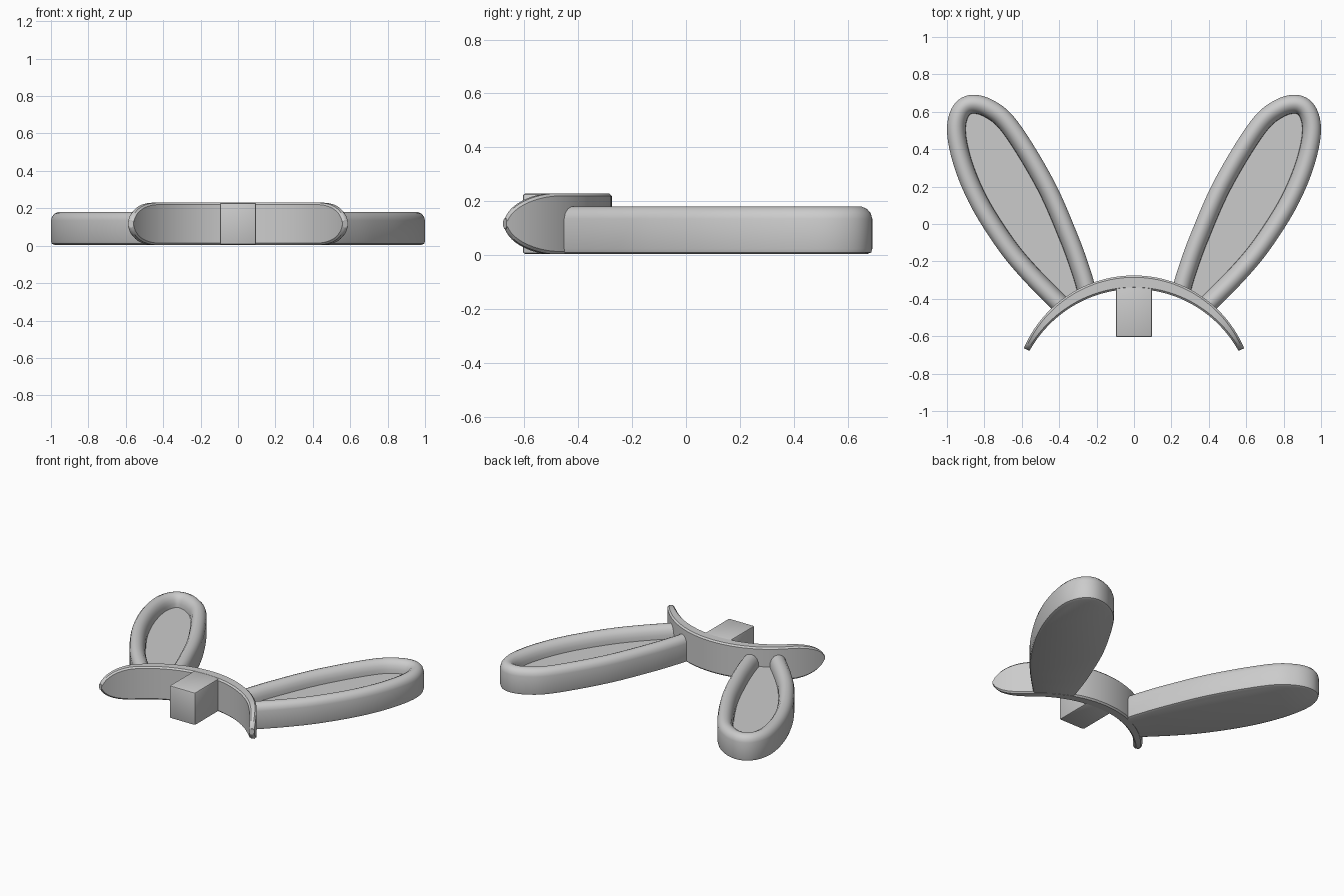
import bpy, bmesh
from math import sin, cos, sqrt, radians
from mathutils import Vector
from mathutils.geometry import interpolate_bezier

if "Cube" in bpy.data.objects:
    bpy.data.objects.remove(bpy.data.objects["Cube"])


def finish(name, bm, angle=35):
    bmesh.ops.recalc_face_normals(bm, faces=bm.faces)
    me = bpy.data.meshes.new(name)
    bm.to_mesh(me)
    bm.free()
    ob = bpy.data.objects.new(name, me)
    bpy.context.collection.objects.link(ob)
    bpy.ops.object.select_all(action='DESELECT')
    ob.select_set(True)
    bpy.context.view_layer.objects.active = ob
    bpy.ops.object.shade_smooth_by_angle(angle=radians(angle))
    return ob


def spline(pts, n):
    """Smooth open curve through the points."""
    p = [Vector(q).to_3d() for q in pts]
    p = [2 * p[0] - p[1]] + p + [2 * p[-1] - p[-2]]
    out = []
    for a, b, c, d in zip(p, p[1:], p[2:], p[3:]):
        out += interpolate_bezier(b, b + (c - a) / 6, c - (d - b) / 6, c, n + 1)[:-1]
    return out + [p[-2]]


# Ears: rounded rim swept along a U, closed by a recessed floor
outline = spline([(.205, -.34), (.235, -.24), (.30, -.06), (.43, .235), (.62, .545),
                  (.75, .66), (.875, .69), (.965, .635), (1.0, .505), (.963, .31),
                  (.87, .09), (.727, -.136), (.594, -.297), (.425, -.468)], 7)
profile = [(.018, .005), (.004, .011), (0, .024), (0, .135), (.006, .156), (.02, .172),
           (.038, .18), (.055, .18), (.075, .17), (.09, .15), (.098, .125), (.1, .10)]
bm = bmesh.new()
grid = []
last = len(outline) - 1
for i, p in enumerate(outline):
    t = (outline[min(i + 1, last)] - outline[max(i - 1, 0)]).normalized()
    inward = Vector((t.y, -t.x, 0))
    grid.append([bm.verts.new(p + inward * d + Vector((0, 0, z))) for d, z in profile])
for a, b in zip(grid, grid[1:]):
    for j in range(len(profile) - 1):
        bm.faces.new((a[j], a[j + 1], b[j + 1], b[j]))
bm.faces.new([r[0] for r in grid])
bm.faces.new([r[-1] for r in grid])
bm.faces.new(grid[0] + grid[-1][::-1])
ears = finish("ears", bm)
ears.modifiers.new("mirror", 'MIRROR').use_mirror_merge = False

# Headband: thin arc, tapering in thickness, with rounded ends
R, CY, TIP, MID, HALF = .64, -.915, 67, .117, .113
bm = bmesh.new()
rings = []
N = 72
for i in range(N + 1):
    s = sin(radians(90) * (2 * i / N - 1))
    th = radians(TIP) * s
    u = max(0, (abs(s) - .68) / .32)
    h = HALF * sqrt(max(.03, 1 - u * u))
    w = .073 - .04 * s * s
    c = .01
    section = [(0, -h + c), (0, h - c), (c, h), (w - c, h),
               (w, h - c), (w, -h + c), (w - c, -h), (c, -h)]
    rings.append([bm.verts.new(((R - d) * sin(th), CY + (R - d) * cos(th), MID + z))
                  for d, z in section])
for a, b in zip(rings, rings[1:]):
    for j in range(8):
        k = (j + 1) % 8
        bm.faces.new((a[j], a[k], b[k], b[j]))
bm.faces.new(rings[0])
bm.faces.new(rings[-1])
finish("headband", bm)

# Mounting peg on the inside of the band
bm = bmesh.new()
bmesh.ops.create_cube(bm, size=1)
for v in bm.verts:
    v.co = Vector((v.co.x * .195, -.46 + v.co.y * .29, MID + v.co.z * .224))
bmesh.ops.bevel(bm, geom=bm.edges[:], offset=.01, segments=2, profile=.5, affect='EDGES')
finish("mounting_peg", bm)
